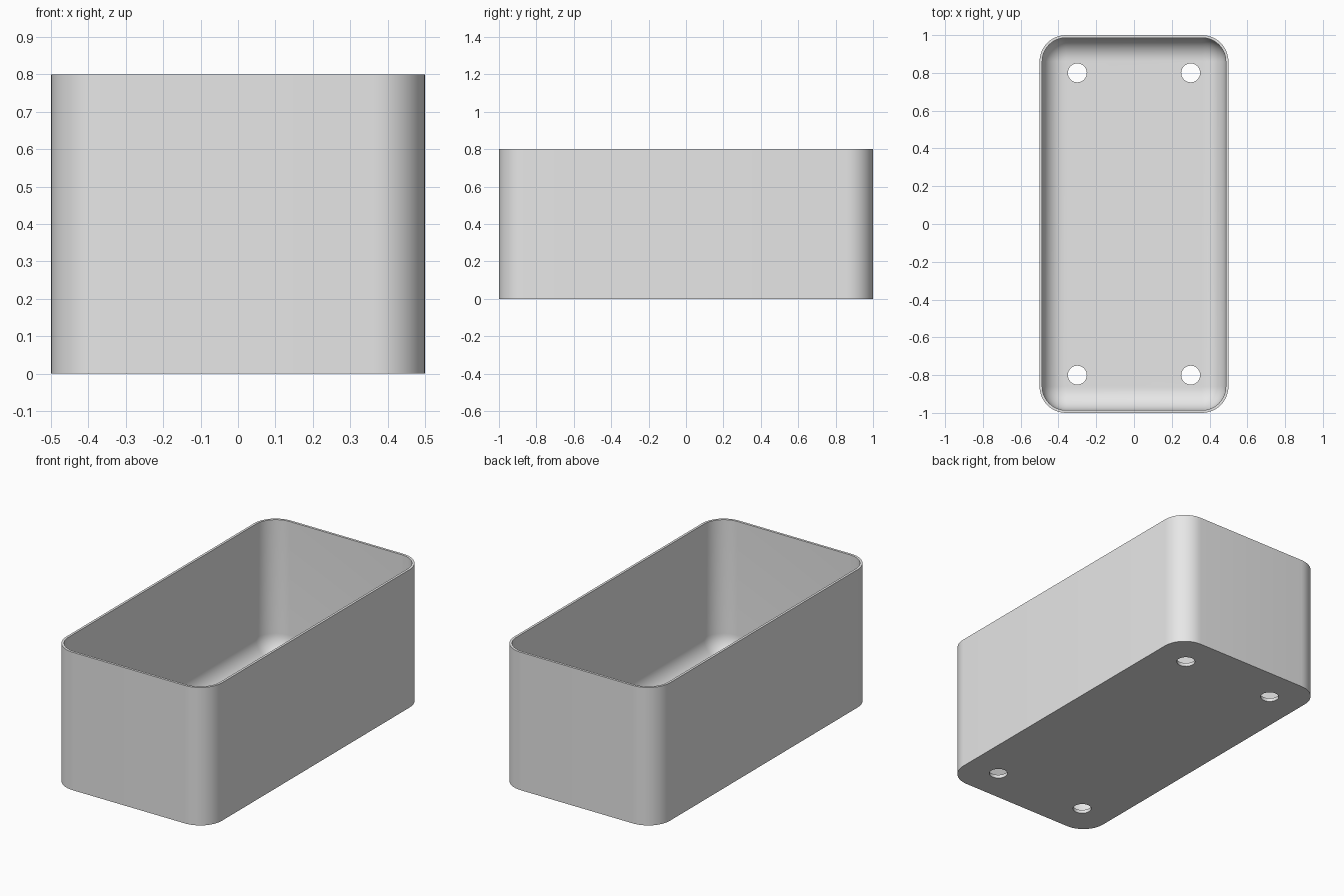
import bpy, bmesh, math

cube = bpy.data.objects.get("Cube")
if cube:
    bpy.data.objects.remove(cube, do_unlink=True)

HALF_X, HALF_Y, HEIGHT = 0.5, 1.0, 0.8
CORNER, WALL, FLOOR, FILLET = 0.14, 0.014, 0.02, 0.12
STEPS = 12

grey = bpy.data.materials.new("light grey")
grey.use_nodes = True
colour = (0.8, 0.8, 0.8, 1)
grey.diffuse_color = colour
grey.node_tree.nodes["Principled BSDF"].inputs["Base Color"].default_value = colour


def ring(bm, inset, z):
    """Rounded rectangle of vertices, inset from the outer wall."""
    r = CORNER - inset
    verts = []
    for k, (sx, sy) in enumerate([(1, 1), (-1, 1), (-1, -1), (1, -1)]):
        for i in range(STEPS + 1):
            a = math.pi / 2 * (k + i / STEPS)
            verts.append(bm.verts.new((sx * (HALF_X - CORNER) + r * math.cos(a),
                                       sy * (HALF_Y - CORNER) + r * math.sin(a), z)))
    return verts


# Open tray: outer wall, rim, inner wall, rounded inside bottom edge
profile = [(0, 0), (0, HEIGHT), (WALL, HEIGHT)]
for i in range(STEPS + 1):
    a = math.pi / 2 * i / STEPS
    profile.append((WALL + FILLET * (1 - math.cos(a)),
                    FLOOR + FILLET * (1 - math.sin(a))))

bm = bmesh.new()
rings = [ring(bm, d, z) for d, z in profile]
for lower, upper in zip(rings, rings[1:]):
    n = len(lower)
    for i in range(n):
        j = (i + 1) % n
        bm.faces.new((lower[i], lower[j], upper[j], upper[i]))
bm.faces.new(rings[0][::-1])
bm.faces.new(rings[-1])
bmesh.ops.recalc_face_normals(bm, faces=bm.faces)
mesh = bpy.data.meshes.new("planter_box")
bm.to_mesh(mesh)
bm.free()
mesh.materials.append(grey)
box = bpy.data.objects.new("planter_box", mesh)
bpy.context.collection.objects.link(box)

# Four drain holes through the floor
for sx in (-1, 1):
    for sy in (-1, 1):
        bpy.ops.mesh.primitive_cylinder_add(vertices=32, radius=0.05, depth=0.2,
                                            location=(0.3 * sx, 0.8 * sy, 0))
        cutter = bpy.context.object
        cutter.name = "drain_hole_cutter"
        cutter.hide_render = True
        cutter.data.materials.append(grey)
        bpy.ops.object.select_all(action='DESELECT')
        box.select_set(True)
        bpy.context.view_layer.objects.active = box
        mod = box.modifiers.new("drain_hole", 'BOOLEAN')
        mod.operation = 'DIFFERENCE'
        mod.solver = 'EXACT'
        mod.object = cutter
        bpy.ops.object.modifier_apply(modifier=mod.name)
        bpy.data.objects.remove(cutter, do_unlink=True)

bpy.ops.object.shade_smooth_by_angle(angle=math.radians(30))
